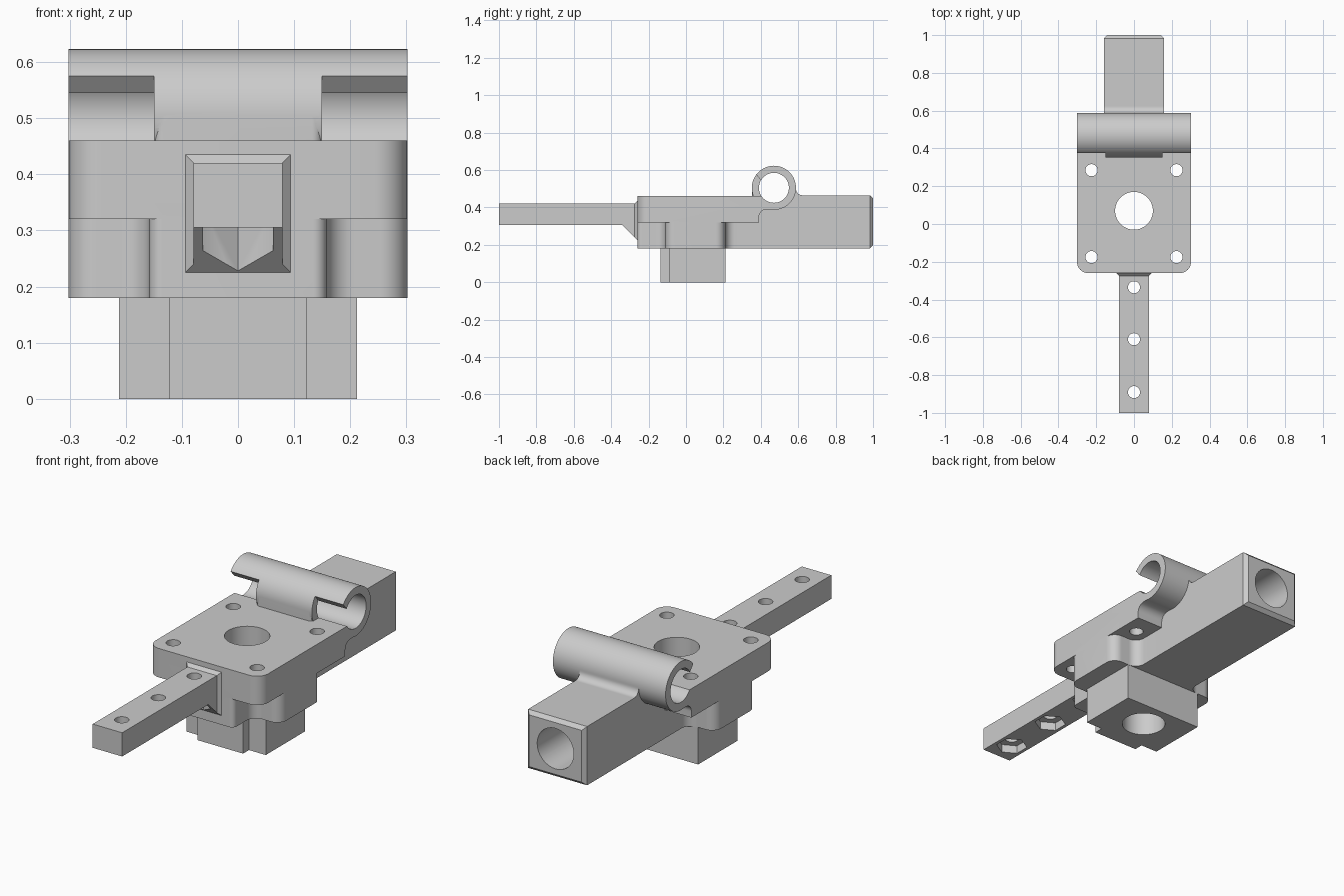
import bpy, bmesh, math
from mathutils import Vector

cube = bpy.data.objects.get("Cube")
if cube:
    bpy.data.objects.remove(cube)

grey = bpy.data.materials.new("plain_grey")
grey.use_nodes = True
colour = (0.6, 0.6, 0.6, 1)
grey.diffuse_color = colour
grey.node_tree.nodes["Principled BSDF"].inputs["Base Color"].default_value = colour

PLACE = {
    "x": lambda a, b, h: (h, a, b),
    "y": lambda a, b, h: (a, h, b),
    "z": lambda a, b, h: (a, b, h),
}


def rounded(corners, steps=10):
    """Outline from (a, b, radius) corners, each rounded by its radius."""
    out = []
    for i, (a, b, r) in enumerate(corners):
        p = Vector((a, b))
        if r == 0:
            out.append(p)
            continue
        u = (Vector(corners[i - 1][:2]) - p).normalized()
        v = (Vector(corners[(i + 1) % len(corners)][:2]) - p).normalized()
        # Right-angled corners: sweep between the two tangent points
        centre = p + (u + v) * r
        for k in range(steps + 1):
            t = math.pi / 2 * k / steps
            out.append(centre - v * r * math.cos(t) - u * r * math.sin(t))
    return out


def mirrored(half):
    """Close an outline given on its +x side."""
    return rounded(half + [(-a, b, r) for a, b, r in reversed(half)])


def rect(a0, a1, b0, b1):
    return [(a0, b0), (a1, b0), (a1, b1), (a0, b1)]


def ring(a, b, r, sides=64, turn=0.0):
    angles = [turn + math.tau * i / sides for i in range(sides)]
    return [(a + r * math.cos(t), b + r * math.sin(t)) for t in angles]


def prism(name, outline, lo, hi, axis, edit=None):
    bm = bmesh.new()
    ends = [[bm.verts.new(PLACE[axis](a, b, h)) for a, b in outline] for h in (lo, hi)]
    bm.faces.new(ends[0])
    cap = bm.faces.new(ends[1])
    n = len(outline)
    for i in range(n):
        j = (i + 1) % n
        bm.faces.new((ends[0][i], ends[0][j], ends[1][j], ends[1][i]))
    bmesh.ops.recalc_face_normals(bm, faces=bm.faces)
    if edit:
        edit(bm, cap)
    mesh = bpy.data.meshes.new(name)
    bm.to_mesh(mesh)
    bm.free()
    mesh.materials.append(grey)
    ob = bpy.data.objects.new(name, mesh)
    bpy.context.collection.objects.link(ob)
    return ob


def combine(target, tools, operation):
    for tool in tools:
        tool.hide_render = True
        mod = target.modifiers.new("shape", "BOOLEAN")
        mod.operation, mod.object, mod.solver = operation, tool, "EXACT"
        bpy.context.view_layer.objects.active = target
        bpy.ops.object.modifier_apply(modifier=mod.name)
        bpy.data.objects.remove(tool)


def finish(ob):
    bpy.ops.object.select_all(action="DESELECT")
    ob.select_set(True)
    bpy.context.view_layer.objects.active = ob
    bpy.ops.object.shade_smooth_by_angle(angle=math.radians(30))


W, BEAM = 0.302, 0.158          # half widths of plate and beam
FRONT, BACK = -0.26, 0.39       # plate ends
TUBE_Y, TUBE_Z = 0.47, 0.505    # sleeve axis
BORE_Y = 0.07                   # vertical bore

# Main body: top plate with a cross-shaped underside leaving four bolt pockets
body = prism("main_body", mirrored([(W, FRONT, 0.06), (W, BACK, 0)]), 0.32, 0.46, "z")
cross = [(BEAM, FRONT, 0.024), (BEAM, -0.11, 0.05), (W, -0.11, 0.05),
         (W, 0.21, 0.05), (BEAM, 0.21, 0.05), (BEAM, BACK + 0.02, 0)]
underside = prism("underside", mirrored(cross), 0.18, 0.33, "z")


def chamfer_end(bm, cap):
    bmesh.ops.bevel(bm, geom=list(cap.edges), offset=0.017, segments=1, affect="EDGES")


# Square beam, sleeve across it, the webs blending them, and the sleeve lip
beam = prism("beam", rect(-BEAM, BEAM, 0.18, 0.465), BACK - 0.01, 1.0, "y", chamfer_end)
sleeve = prism("sleeve", ring(TUBE_Y, TUBE_Z, 0.118), -W, W, "x")
under_web = prism("under_web", rounded([
    (0.37, 0.32, 0), (BACK, 0.32, 0), (BACK, 0.389, 0.04),
    (TUBE_Y, 0.389, 0), (TUBE_Y, 0.46, 0), (0.37, 0.46, 0)]), -W, W, "x")
back_web = prism("back_web", rounded([
    (0.54, 0.45, 0), (0.625, 0.45, 0), (0.625, 0.465, 0),
    (0.588, 0.465, 0.034), (0.588, 0.505, 0), (0.54, 0.505, 0)]), -BEAM, BEAM, "x")
lip = prism("lip", mirrored([(0.15, 0.352, 0.018), (0.15, 0.43, 0)]), 0.44, TUBE_Z, "z")
combine(body, [underside, beam, sleeve, under_web, back_web, lip], "UNION")

# Openings in the body
cuts = [prism("sleeve_bore", ring(TUBE_Y, TUBE_Z, 0.08), -1, 1, "x"),
        prism("beam_bore", ring(0, 0.322, 0.098), 0.4, 1.1, "y"),
        prism("main_bore", ring(0, BORE_Y, 0.1), -1, 1, "z")]
slot = [(0.3, 0.46), (0.42, 0.46), (0.42, 0.535), (0.401, 0.545), (0.376, 0.575), (0.3, 0.575)]
for side in (-1, 1):
    cuts.append(prism("slot", slot, side * 0.15, side * 0.4, "x"))
    for y in (-0.175, 0.285):
        cuts.append(prism("bolt_hole", ring(side * 0.225, y, 0.032, 32), -1, 1, "z"))
combine(body, cuts, "DIFFERENCE")
finish(body)

# Stepped foot under the body
foot = prism("foot", mirrored([(0.122, -0.135, 0), (0.122, -0.09, 0),
                               (0.212, -0.09, 0), (0.212, 0.21, 0)]), 0, 0.18, "z")
combine(foot, [prism("foot_bore", ring(0, BORE_Y, 0.1), -1, 1, "z")], "DIFFERENCE")
finish(foot)

# Front arm with sloping gusset and flared collar
arm = prism("front_arm", rect(-0.079, 0.079, 0.305, 0.42), -1, FRONT, "y")
gusset = prism("gusset", [(-0.34, 0.305), (FRONT, 0.225), (FRONT, 0.35), (-0.34, 0.35)],
               -0.079, 0.079, "x")


def flare(bm, cap):
    for v in bm.verts:
        if v not in cap.verts[:]:
            v.co.x *= 0.84
            v.co.z += 0.015 if v.co.z < 0.3 else -0.015


collar = prism("collar", rect(-0.094, 0.094, 0.225, 0.435), FRONT - 0.015, FRONT, "y", flare)
combine(arm, [gusset, collar], "UNION")

# Screw holes with hexagonal nut pockets below
for y in (-0.335, -0.61, -0.89):
    combine(arm, [prism("screw_hole", ring(0, y, 0.032, 32), 0, 1, "z"),
                  prism("nut_pocket", ring(0, y, 0.072, 6, math.pi / 2), 0, 0.345, "z")],
            "DIFFERENCE")
finish(arm)
